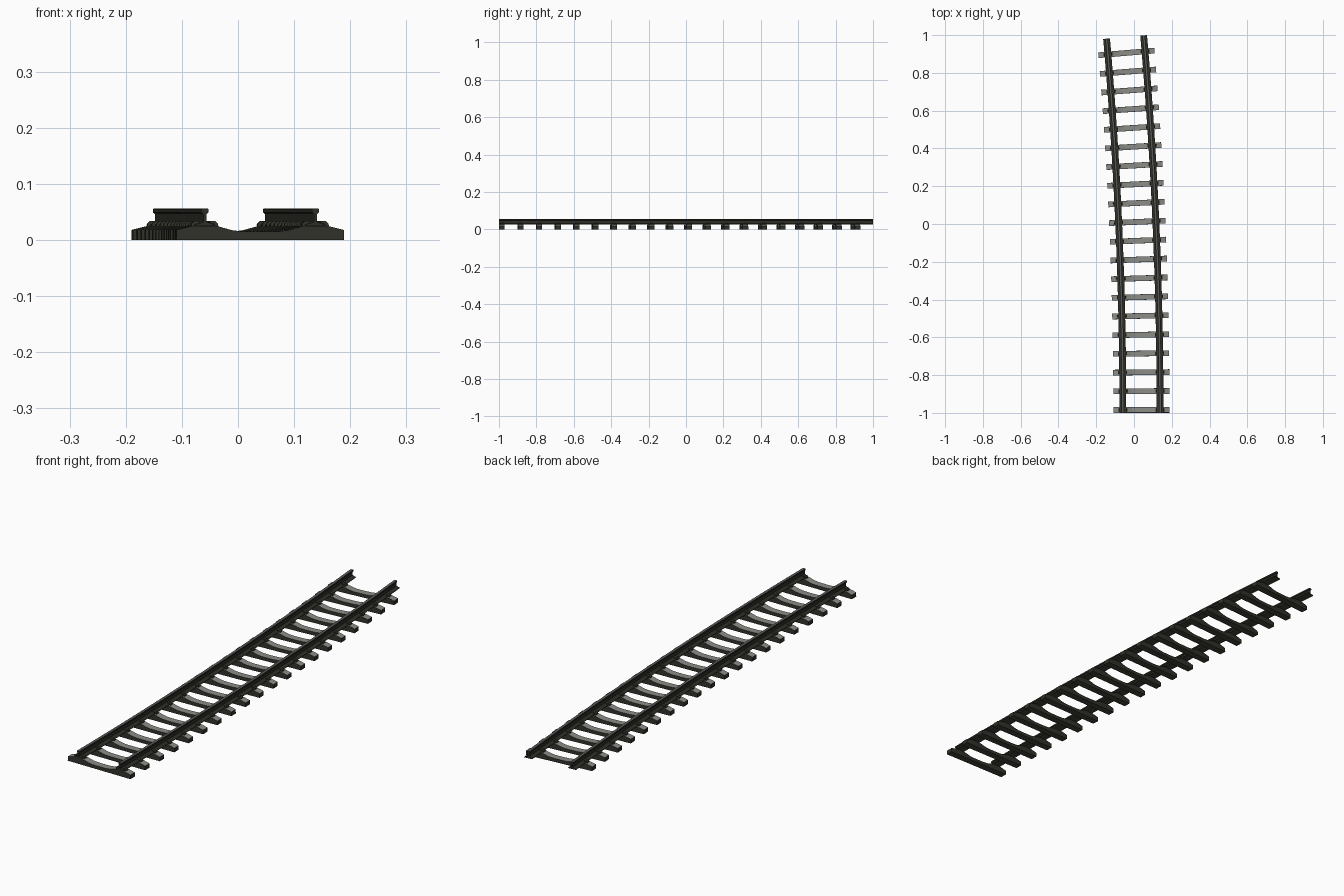
import bpy, bmesh, math
from mathutils import Matrix, Vector

if "Cube" in bpy.data.objects:
    bpy.data.objects.remove(bpy.data.objects["Cube"])

R = 22.9            # curve radius of the track centre line
X0 = 0.0395         # centre line x at the front end
SWEEP = math.asin(2.0 / (R + 0.1165))
GAUGE = 0.0985      # rail centre offset from centre line


def material(name, r, g, b):
    m = bpy.data.materials.new(name)
    m.diffuse_color = (r, g, b, 1)
    m.use_nodes = True
    m.node_tree.nodes["Principled BSDF"].inputs["Base Color"].default_value = m.diffuse_color
    return m


CONCRETE = material("concrete grey", 0.26, 0.26, 0.24)
DARK = material("dark sleeper side", 0.031, 0.031, 0.024)
UNDER = material("olive underside", 0.052, 0.052, 0.036)
STEEL = material("dark rail steel", 0.028, 0.028, 0.021)
WORN = material("worn rail top", 0.10, 0.10, 0.10)
CLIP = material("dark olive clip", 0.036, 0.034, 0.024)


def finish(bm, name, mats, rule=None):
    bmesh.ops.recalc_face_normals(bm, faces=bm.faces)
    bm.normal_update()
    if rule:
        for f in bm.faces:
            f.material_index = rule(f)
    me = bpy.data.meshes.new(name)
    bm.to_mesh(me)
    bm.free()
    for m in mats:
        me.materials.append(m)
    return me


def place(me, name, matrix=Matrix()):
    ob = bpy.data.objects.new(name, me)
    ob.matrix_world = matrix
    bpy.context.collection.objects.link(ob)
    return ob


def loft(bm, rings):
    """Skin a list of closed vertex rings and cap both ends."""
    vs = [[bm.verts.new(p) for p in ring] for ring in rings]
    n = len(vs[0])
    for a, b in zip(vs, vs[1:]):
        for i in range(n):
            bm.faces.new((a[i], a[(i + 1) % n], b[(i + 1) % n], b[i]))
    bm.faces.new(vs[0])
    bm.faces.new(vs[-1])


def on_curve(angle, off=0.0, z=0.0):
    r = R + off
    return Vector((X0 - R + r * math.cos(angle), -1 + r * math.sin(angle), z))


def rail_rule(f):
    if f.normal.z < -0.9:
        return 2
    return int(f.normal.z > 0.9 and f.calc_center_median().z > 0.05)


# Rails: I-shaped section with a wide thin foot, swept along the arc
half = [(0.018, 0.0255), (0.018, 0.0275), (0.0025, 0.032), (0.0025, 0.046),
        (0.0065, 0.049), (0.0065, 0.055), (0.005, 0.056)]
section = half + [(-x, z) for x, z in reversed(half)]
for side, name in ((-1, "left_rail"), (1, "right_rail")):
    bm = bmesh.new()
    loft(bm, [[on_curve(SWEEP * i / 24, side * GAUGE + x, z) for x, z in section]
              for i in range(25)])
    place(finish(bm, name, (STEEL, WORN, UNDER), rail_rule), name)

# Sleeper: straight sides, raised rail seats, low middle, sloping ends
half_top = [(0.015, 0.0148), (0.035, 0.0155), (0.050, 0.0175), (0.065, 0.0215),
            (0.077, 0.025), (0.121, 0.025), (0.149, 0.018)]
tops = [(-x, z) for x, z in reversed(half_top)] + half_top
bm = bmesh.new()
loft(bm, [[(x, -0.015, 0), (x, 0.015, 0), (x, 0.0147, z), (x, -0.0147, z)] for x, z in tops])
sleeper = finish(bm, "sleeper", (CONCRETE, DARK, UNDER),
                 lambda f: 0 if f.normal.z > 0.5 else 2 if f.normal.z < -0.5 else 1)

# Fastenings: pad below each rail and a sloped clip on both sides of the foot
bm = bmesh.new()
for s in (-1, 1):
    pad = [(-0.019, 0.0245), (0.019, 0.0245), (0.019, 0.0257), (-0.019, 0.0257)]
    loft(bm, [[(s * GAUGE + x, y, z) for x, z in pad] for y in (-0.011, 0.011)])
    for k in (-1, 1):
        clip = [(0.0182, 0.024), (0.024, 0.024), (0.0235, 0.029), (0.019, 0.0335),
                (0.009, 0.0335), (0.009, 0.0305), (0.0182, 0.0277)]
        loft(bm, [[(s * GAUGE + k * x, y, z) for x, z in clip] for y in (-0.008, 0.008)])
clips = finish(bm, "rail_clips", (CLIP,))

# Repeat along the curve
for i in range(20):
    a = (0.0155 + 0.0996 * i) / R
    m = Matrix.Translation(on_curve(a)) @ Matrix.Rotation(a, 4, 'Z')
    place(sleeper, f"sleeper_{i + 1}", m)
    place(clips, f"rail_clips_{i + 1}", m)
